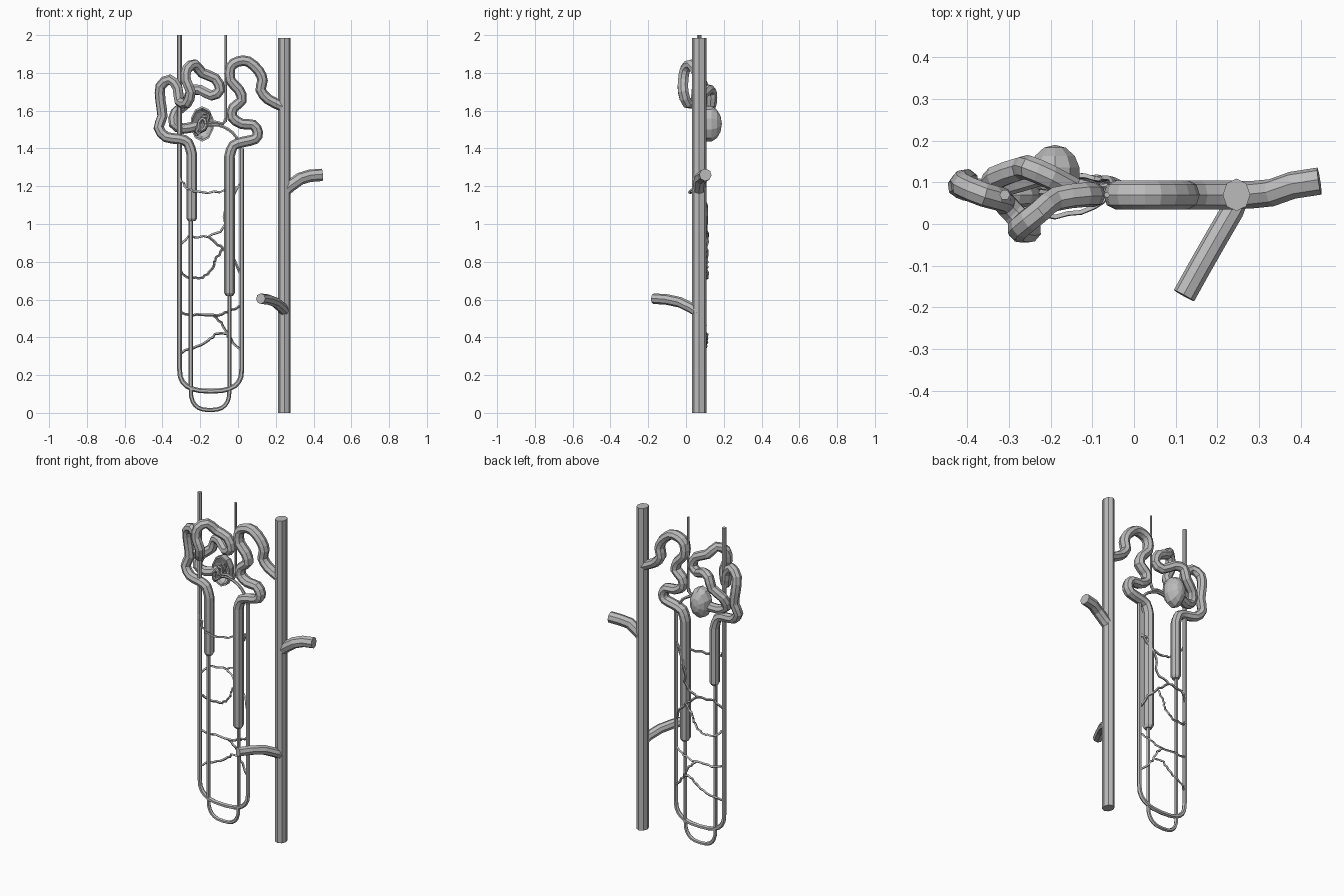
import bpy, bmesh, math, random
from mathutils import Vector

random.seed(4)
Y = 0.07
grey = bpy.data.materials.new("tissue grey")
grey.diffuse_color = (0.5, 0.5, 0.5, 1)


def finish(obj, name):
    obj.name = name
    obj.data.materials.clear()
    obj.data.materials.append(grey)
    for p in obj.data.polygons:
        p.use_smooth = False


def smooth_path(pts, steps):
    """Catmull-Rom interpolation through the points."""
    pts = [Vector(p) for p in pts]
    ext = [2 * pts[0] - pts[1]] + pts + [2 * pts[-1] - pts[-2]]
    out = []
    for i in range(1, len(ext) - 2):
        a, b, c, d = ext[i - 1:i + 3]
        for s in range(steps):
            t = s / steps
            out.append(0.5 * (2 * b + (c - a) * t + (2 * a - 5 * b + 4 * c - d) * t * t
                              + (3 * b - a - 3 * c + d) * t ** 3))
    return out + [pts[-1]]


def tube(name, pts, r, steps=2, res=2, taper=None, depth=1, lead=()):
    """Capped tube along a path; lead is an unsmoothed start, depth stretches it in y."""
    full = lambda ps: [Vector(p if len(p) == 3 else (p[0], Y, p[1])) for p in ps]
    path = full(lead) + (smooth_path(full(pts), steps) if steps > 1 else full(pts))
    cu = bpy.data.curves.new(name, 'CURVE')
    cu.dimensions = '3D'
    cu.twist_mode = 'MINIMUM'
    cu.bevel_depth = r
    cu.bevel_resolution = res
    cu.use_fill_caps = True
    sp = cu.splines.new('POLY')
    sp.points.add(len(path) - 1)
    for i, (p, v) in enumerate(zip(sp.points, path)):
        p.co = (*v, 1)
        p.radius = taper(i / (len(path) - 1)) if taper else 1
    obj = bpy.data.objects.new(name, cu)
    bpy.context.collection.objects.link(obj)
    bpy.ops.object.select_all(action='DESELECT')
    obj.select_set(True)
    bpy.context.view_layer.objects.active = obj
    bpy.ops.object.convert(target='MESH')
    obj = bpy.context.object
    for v in obj.data.vertices:
        v.co.y = Y + (v.co.y - Y) * depth
    finish(obj, name)


def u_loop(x0, x1, z_left, z_right, z_bot, h):
    """Hairpin: down the left side, round the bottom, up the right side."""
    cx, rx = (x0 + x1) / 2, (x1 - x0) / 2
    arc = []
    for i in range(13):
        a = math.pi * i / 12
        c, s = math.cos(a), math.sin(a)
        arc.append((cx - rx * math.copysign(abs(c) ** 0.75, c), z_bot + h * (1 - s ** 0.75)))
    return [(x0, z_left)] + arc + [(x1, z_right)]


def end_taper(t):
    return 0.7 if t == 0 else 1


# Collecting duct with its two side branches
tube("collecting_duct", [(0.246, 0), (0.246, 1.985)], 0.033, 1, depth=1.18)
tube("upper_branch", [(0.25, Y, 1.18), (0.28, Y, 1.205), (0.33, 0.075, 1.24),
                      (0.38, 0.093, 1.255), (0.445, 0.103, 1.26)], 0.033, 1)
tube("lower_branch", [(0.25, 0.07, 0.53), (0.235, 0.03, 0.555), (0.20, -0.03, 0.585),
                      (0.16, -0.10, 0.60), (0.12, -0.172, 0.605)], 0.028, 1)

# Long blood vessel with hairpin, and the thin feeding vessel
tube("outer_vessel_loop", u_loop(-0.31, 0.02, 2.0, 1.40, 0.115, 0.12), 0.013, 1, 1)
tube("thin_vessel", [(-0.065, 2.0), (-0.065, 1.54)], 0.007, 1, 1)
tube("feeding_vessel", [(-0.065, 1.56), (-0.08, 1.53), (-0.12, 1.54), (-0.17, 1.53)], 0.009, 2, 1)
tube("leaving_vessel", [(-0.17, 1.52), (-0.11, 1.525), (-0.05, 1.50), (-0.01, 1.46), (0.02, 1.38)],
     0.009, 2, 1)

# Thin hairpin tubule
tube("thin_tubule_loop", u_loop(-0.25, -0.045, 1.04, 0.64, 0.015, 0.11), 0.011, 1, 1)

# Right tubule: straight thick limb, then loops across to the duct
tube("distal_tubule", [
    (-0.045, 1.36), (-0.025, 1.415), (0.03, 1.435), (0.09, 1.45),
    (0.105, 1.485), (0.08, 1.525), (0.02, 1.53), (-0.03, 1.565), (-0.025, 1.615), (0.02, 1.655),
    (0.005, 1.71), (-0.04, 1.76), (-0.04, 1.83), (0.0, 1.86), (0.055, 1.86), (0.11, 1.81),
    (0.13, 1.76), (0.12, 1.71), (0.16, 1.66), (0.24, 1.62)], 0.028, 2, 2, end_taper, 1.25,
    lead=[(-0.045, 0.62), (-0.045, 0.635), (-0.045, 1.32)])

# Left tubule: straight thick limb, then a convoluted knot into the capsule
tube("proximal_tubule", [
    (-0.245, 1.37), (-0.265, 1.43), (-0.31, 1.45),
    (-0.38, 0.08, 1.46), (-0.42, 0.09, 1.51), (-0.40, 0.10, 1.57), (-0.41, 0.10, 1.65),
    (-0.41, 0.09, 1.73), (-0.36, 0.07, 1.765), (-0.32, 0.06, 1.72), (-0.31, 0.05, 1.65),
    (-0.27, 0.01, 1.64), (-0.25, -0.01, 1.70), (-0.275, -0.01, 1.76), (-0.27, 0.0, 1.82),
    (-0.23, 0.03, 1.845), (-0.19, 0.06, 1.80), (-0.12, 0.07, 1.77), (-0.095, 0.07, 1.71),
    (-0.14, 0.08, 1.68), (-0.20, 0.11, 1.71), (-0.25, 0.13, 1.70), (-0.27, 0.13, 1.64),
    (-0.33, 0.11, 1.59), (-0.34, 0.09, 1.53), (-0.29, 0.10, 1.505), (-0.22, 0.12, 1.52)],
    0.028, 2, 2, end_taper, 1.06,
    lead=[(-0.245, 1.015), (-0.245, 1.03), (-0.245, 1.33)])

# Capsule: faceted cup open to the front
bpy.ops.mesh.primitive_uv_sphere_add(segments=10, ring_count=7, radius=1,
                                     location=(-0.19, 0.12, 1.53),
                                     rotation=(math.radians(-90), 0, 0))
cup = bpy.context.object
cup.scale = (0.064, 0.096, 0.070)
bm = bmesh.new()
bm.from_mesh(cup.data)
bmesh.ops.delete(bm, geom=[v for v in bm.verts if v.co.z < -0.5], context='VERTS')
bm.to_mesh(cup.data)
bm.free()
wall = cup.modifiers.new("wall", 'SOLIDIFY')
wall.thickness = 0.12
finish(cup, "capsule")

# Capillary knot inside the cup
knot = []
for i in range(40):
    a = i * 0.85
    k = 0.4 + 0.6 * math.sin(math.pi * i / 39)
    knot.append((-0.187 + 0.038 * math.cos(a) * k, 0.055 + 0.07 * i / 39,
                 1.53 + 0.060 * math.sin(a * 1.1) * k))
tube("capillary_knot", knot, 0.010, 1, 1)

# Capillary network bridging the hairpins
nets = [
    [(-0.31, 0.07, 1.26), (-0.28, 0.05, 1.20), (-0.22, 0.02, 1.17), (-0.10, 0.04, 1.17),
     (-0.04, 0.09, 1.19), (0.02, 0.07, 1.20)],
    [(-0.31, 0.07, 0.88), (-0.26, 0.10, 0.93), (-0.16, 0.11, 0.935), (-0.08, 0.11, 0.98),
     (-0.06, 0.11, 1.10), (0.02, 0.07, 1.22)],
    [(-0.16, 0.11, 0.935), (-0.09, 0.11, 0.88), (-0.04, 0.10, 0.83), (0.02, 0.07, 0.73)],
    [(-0.31, 0.07, 0.75), (-0.27, 0.10, 0.72), (-0.19, 0.11, 0.72), (-0.14, 0.11, 0.76),
     (-0.12, 0.11, 0.81), (-0.08, 0.11, 0.87)],
    [(-0.31, 0.07, 0.53), (-0.24, 0.09, 0.52), (-0.13, 0.09, 0.515), (-0.05, 0.09, 0.54),
     (0.02, 0.07, 0.57)],
    [(-0.13, 0.09, 0.515), (-0.08, 0.10, 0.46), (-0.04, 0.10, 0.39), (0.02, 0.07, 0.32)],
    [(-0.31, 0.07, 0.32), (-0.24, 0.10, 0.34), (-0.16, 0.11, 0.38), (-0.11, 0.11, 0.42),
     (-0.06, 0.10, 0.42)],
]
for i, net in enumerate(nets):
    path = smooth_path(net, 4)
    for v in path[1:-1]:
        v += Vector([random.uniform(-0.005, 0.005) for _ in range(3)])
    tube(f"capillary_{i + 1}", [tuple(v) for v in path], 0.007, 1, 0)
